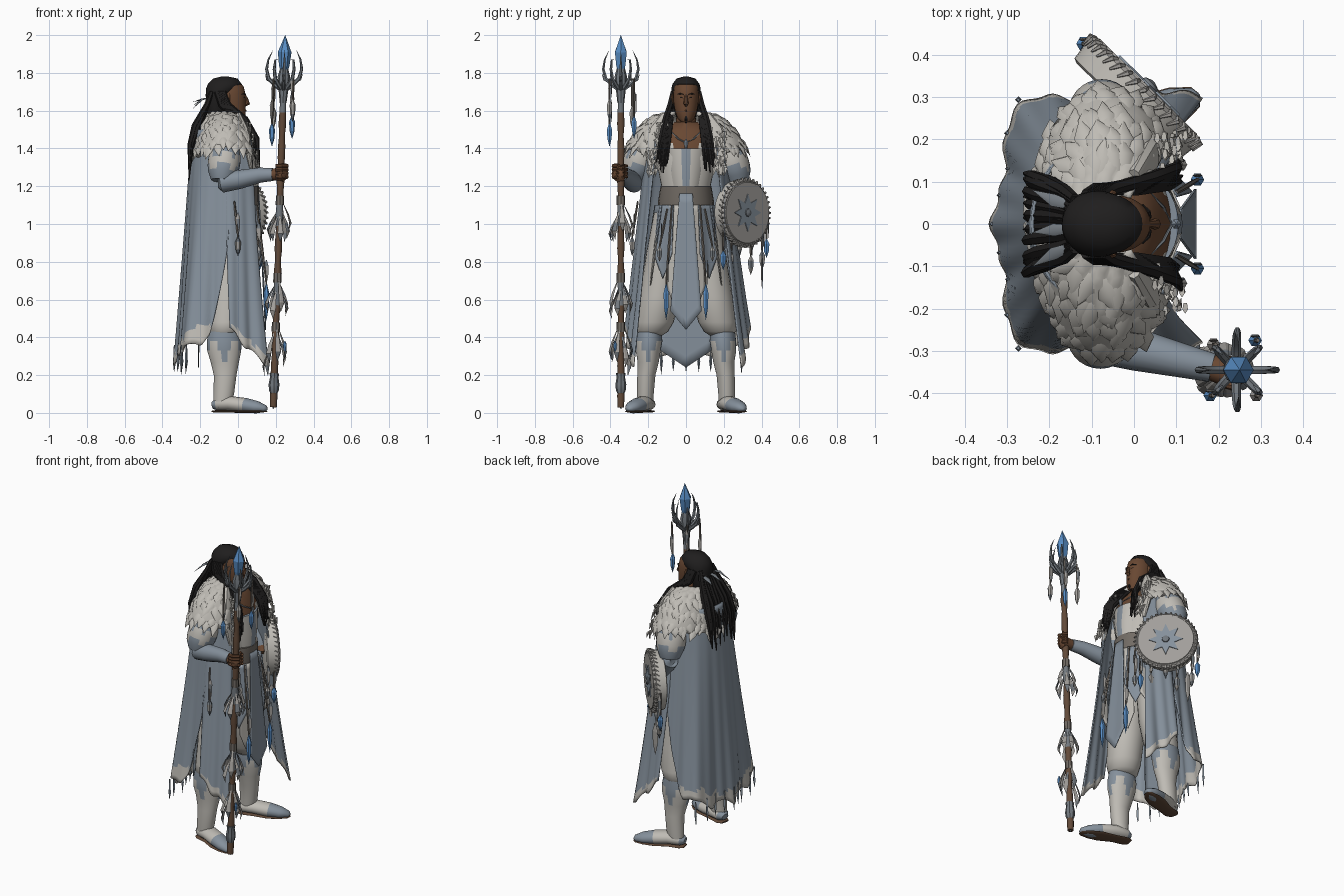
import bpy, bmesh, math, random
from mathutils import Vector as V

if "Cube" in bpy.data.objects:
    bpy.data.objects.remove(bpy.data.objects["Cube"])
random.seed(4)
R = random.uniform
sin, cos, pi, rad = math.sin, math.cos, math.pi, math.radians

def mat(name, r, g, b):
    m = bpy.data.materials.new(name)
    m.diffuse_color = (r, g, b, 1)
    m.use_nodes = True
    m.node_tree.nodes["Principled BSDF"].inputs["Base Color"].default_value = m.diffuse_color
    return m
SLATE = mat("slate_cloth", .235, .28, .33)
FUR = mat("pale_fur", .52, .50, .46)
SKIN = mat("brown_skin", .14, .064, .032)
HAIR = mat("black_hair", .014, .013, .013)
BLUE = mat("blue_crystal", .10, .27, .56)
WOOD = mat("staff_wood", .12, .067, .04)
HORN = mat("grey_horn", .17, .19, .21)
LEATHER = mat("taupe_leather", .17, .15, .13)
DRUM = mat("drum_skin", .36, .345, .325)

def finish(name, geo, mats, smooth=40, rule=None, thick=0):
    """Make an object from (verts, faces)."""
    me = bpy.data.meshes.new(name)
    me.from_pydata([tuple(v) for v in geo[0]], [], geo[1])
    bm = bmesh.new(); bm.from_mesh(me)
    bmesh.ops.recalc_face_normals(bm, faces=bm.faces)
    bm.to_mesh(me); bm.free()
    for m in (mats if isinstance(mats, list) else [mats]):
        me.materials.append(m)
    o = bpy.data.objects.new(name, me)
    bpy.context.collection.objects.link(o)
    if rule:
        for p in me.polygons:
            p.material_index = int(rule(p.center))
    if thick:
        s = o.modifiers.new("thickness", 'SOLIDIFY'); s.thickness = thick; s.offset = 0
    if smooth:
        bpy.ops.object.select_all(action='DESELECT')
        o.select_set(True); bpy.context.view_layer.objects.active = o
        bpy.ops.object.shade_smooth_by_angle(angle=rad(smooth))
    return o

def tube(geo, pts, radii, n=8, flat=1.0, ref=(0, 1, 0)):
    """Sweep an elliptical section along pts; the section is narrowed by flat across ref."""
    vs, fs = geo
    pts = [V(p) for p in pts]
    base = len(vs)
    for i, p in enumerate(pts):
        d = (pts[min(i + 1, len(pts) - 1)] - pts[max(i - 1, 0)]).normalized()
        a = d.cross(V(ref))
        a = a.normalized() if a.length > 1e-3 else d.orthogonal().normalized()
        b = d.cross(a)
        for k in range(n):
            t = 2 * pi * k / n
            vs.append(p + (a * cos(t) + b * sin(t) * flat) * max(radii[i], .0004))
    for i in range(len(pts) - 1):
        for k in range(n):
            q = base + i * n
            fs.append((q + k, q + (k + 1) % n, q + n + (k + 1) % n, q + n + k))
    fs.append(tuple(base + k for k in range(n)))
    fs.append(tuple(base + (len(pts) - 1) * n + k for k in range(n)))
    return geo

def loft(name, rings, mats, n=24, rule=None):
    """Horizontal ellipses: (cx, cy, z, rx, ry)."""
    vs = [V((x + a * cos(2 * pi * k / n), y + b * sin(2 * pi * k / n), z)) for x, y, z, a, b in rings for k in range(n)]
    fs = [(i * n + k, i * n + (k + 1) % n, i * n + n + (k + 1) % n, i * n + n + k) for i in range(len(rings) - 1) for k in range(n)]
    fs += [tuple(range(n)), tuple(range((len(rings) - 1) * n, len(rings) * n))]
    return finish(name, (vs, fs), mats, 50, rule)

def sheet(name, f, nu, nv, mats, rule=None, thick=.008):
    vs = [V(f(i / nu, j / nv)) for j in range(nv + 1) for i in range(nu + 1)]
    w = nu + 1
    fs = [(j * w + i, j * w + i + 1, j * w + w + i + 1, j * w + w + i) for j in range(nv) for i in range(nu)]
    return finish(name, (vs, fs), mats, 50, rule, thick)

def new(): return ([], [])
def drop(p, l, k=.25): return [V(p), V(p) - V((0, 0, l * k)), V(p) - V((0, 0, l * .65)), V(p) - V((0, 0, l))]

# ---------- body and clothes ----------
loft("torso", [(-.05, 0, .92, .11, .15), (-.04, 0, 1.08, .12, .14), (-.03, 0, 1.2, .12, .13), (-.03, 0, 1.35, .13, .16),
     (-.04, 0, 1.43, .12, .18), (-.05, 0, 1.49, .1, .15), (-.05, 0, 1.54, .06, .07)], [FUR, SKIN], 32,
     lambda c: c.z > 1.38 and c.x > 0 and abs(c.y) < (c.z - 1.3) * .8)
loft("vest_panel", [(-.02, 0, 1.17, .125, .09), (-.015, 0, 1.28, .13, .11), (-.01, 0, 1.4, .115, .13)], [FUR, SLATE], 32,
     lambda c: abs(c.y) > .08 or abs(c.y) < .015)
loft("belt", [(-.04, 0, 1.07, .145, .145), (-.04, 0, 1.12, .15, .148), (-.03, 0, 1.2, .14, .135)], LEATHER)
loft("neck", [(-.05, 0, 1.48, .05, .055), (-.045, 0, 1.6, .05, .05)], SKIN)
for s in (-1, 1):
    loft("trouser_leg", [(-.06, s * .09, 1.06, .1, .08), (-.06, s * .11, .85, .11, .1), (-.055, s * .14, .62, .105, .105),
         (-.06, s * .165, .48, .1, .1), (-.07, s * .18, .43, .085, .085), (-.07, s * .185, .41, .06, .06)], FUR)
    loft("boot_shaft", [(-.085, s * .215, .03, .045, .04), (-.075, s * .215, .1, .054, .044), (-.068, s * .21, .2, .06, .048),
         (-.07, s * .2, .27, .075, .056), (-.073, s * .2, .33, .09, .066), (-.073, s * .195, .38, .092, .07), (-.073, s * .195, .43, .082, .065)],
         [FUR, SLATE], 32, lambda c: c.z > .34 - .05 * cos(4 * math.atan2(abs(c.y) - .2, c.x + .07)))
    path = [(-.135, .2), (-.11, .205), (-.04, .225), (.04, .255), (.1, .28), (.145, .3), (.155, .304)]
    finish("boot_foot", tube(new(), [(x, s * y, z) for (x, y), z in zip(path, (.04, .045, .05, .04, .03, .022, .018))],
           [.025, .045, .052, .052, .044, .024, .004], 16, .75, (0, 0, 1)), [FUR, SLATE], 50, lambda c: c.x > .04 or c.x < -.1)
    finish("boot_sole", tube(new(), [(x, s * y, .008) for x, y in path], [.028, .044, .042, .054, .046, .026, .006], 12, .16, (0, 0, 1)), WOOD)

# ---------- cloak: one bell plan shared by back cape and front panels ----------
def bell(phi, z):
    t = (1.5 - z) / 1.2
    f = 1 + t * (.18 * sin(2 * phi) ** 2 + .06 * cos(7.6 * phi) + .02 * cos(23 * phi))
    return (-.055 - (.185 + .075 * t) * f * cos(phi), (.2 + .115 * t) * f * sin(phi), z)
def back(u, v):
    w = 2 * u - 1
    lim = 92 - 24 * max(0, (v - .5) * 2) ** 1.3
    hem = .25 + .05 * abs(sin(w * 7)) + .13 * w * w
    return bell(rad(lim) * w, 1.5 + (hem - 1.5) * v)
sheet("back_cape", back, 64, 44, [SLATE, FUR], lambda c: c.z < .335 + .14 * ((c.y / .33) ** 2) + .02 * sin(c.y * 60))
for s in (-1, 1):
    def front(u, v):
        phi = rad(88 + 8 * max(0, v - .45) + (43 - 2 * v) * u)
        hem = .45 - .2 * u ** .9 + .015 * sin(u * 12)
        x, y, z = bell(phi, 1.45 + (hem - 1.45) * v)
        return (x, s * y * (1 + (.06 * v * v if s > 0 else 0)), z)
    sheet("cloak_front_panel", front, 22, 40, [SLATE, FUR], lambda c: c.z < .46 - .95 * max(0, c.x + .02))
    # fur lapel along the opening
    g = tube(new(), [(.0, s * .1, 1.57), (.035, s * .155, 1.49), (.055, s * .185, 1.39), (.075, s * .18, 1.26)], [.035, .045, .036, .012], 10, .55, (1, 0, 0))
    for i in range(36):
        z = R(1.28, 1.54)
        p = V((.13 - .24 * (z - 1.2) + R(-.01, .015), s * (R(.14, .21) if z < 1.5 else R(.1, .15)), z))
        tube(g, [p, p + V((R(0, .015), -s * R(-.02, .02), -R(.03, .06)))], [.014, 0], 5, .5, (1, 0, 0))
    finish("fur_lapel", g, FUR, 30)
# fringe under the cape hem
g = new()
for i in range(9):
    x, y, _ = bell(rad(-48 + i * 12), .3)
    tube(g, [(x, y, .36), (x, y, .27), (x - .003, y, R(.2, .23))], [.004, .008, 0], 4)
finish("cape_fringe", g, SLATE, 0)

# ---------- fur mantle ----------
def mantle(phi, s):
    return V((-.065 - (.075 + .1 * s) * cos(phi), (.08 + .225 * s) * sin(phi),
              1.585 - .05 * s - .13 * s ** 3 - .06 * s * cos(phi) ** 2))
sheet("fur_mantle", lambda u, v: mantle(rad(136) * (2 * u - 1), v) + V((0, 0, .006 * sin(u * 70 + v * 9) * sin(v * 20))), 60, 14, FUR, None, .024)
g = new()
for s0, m in ((.3, 18), (.52, 26), (.74, 32), (.97, 40)):   # overlapping rows of locks
    for i in range(m):
        phi, s = rad(-136 + 272 * (i + R(.2, .8)) / m), s0 + R(-.07, .03)
        p = mantle(phi, s)
        o = V((-cos(phi), sin(phi), .7)).normalized()
        d = (mantle(phi + R(-.1, .1), s + .1) - p).normalized() + o * .1
        tube(g, [p + o * .002 - d * .02, p + o * .012 + d * .015, p + o * .008 + d * R(.045, .075)], [.018, .024, 0], 6, .4, o)
finish("mantle_locks", g, FUR, 60)

# ---------- arms ----------
for s, el, wr in ((-1, (-.085, -.275, 1.25), (.185, -.34, 1.262)), (1, (-.08, .275, 1.24), (.0, .24, 1.08))):
    sh, el, wr = V((-.055, s * .205, 1.45)), V(el), V(wr)
    pts = [sh, sh.lerp(el, .3), sh.lerp(el, .45), sh.lerp(el, .6), sh.lerp(el, .75), sh.lerp(el, .88), el - V((0, 0, .02))]
    finish("sleeve", tube(new(), pts, [.055, .075, .084, .086, .084, .078, .058], 28), [FUR, SLATE], 50,
           lambda c: c.z > 1.375 + .015 * sin(c.x * 70) or c.z < 1.31 + .02 * sin(c.x * 60))
    finish("forearm", tube(new(), [el + V((-.02, 0, -.03)), el + V((0, 0, -.03)), el.lerp(wr, .35) - V((0, 0, .018)), el.lerp(wr, .75), wr], [.03, .054, .05, .04, .034], 16), SLATE, 50)
    finish("hand", tube(new(), [wr - (wr - el) * .05, wr + (wr - el) * .08, wr + (wr - el) * .2, wr + (wr - el) * .28], [.028, .034, .042, .02], 12), SKIN, 50)
g = new()
for i in range(4):   # fingers round the staff
    z = 1.25 + .019 * i
    tube(g, [(.2, -.375, z), (.23, -.382, z), (.258, -.36, z), (.258, -.33, z), (.235, -.312, z)], [.01, .012, .012, .011, .008], 8)
finish("fingers", g, SKIN)

# ---------- head ----------
loft("head", [(.0, 0, 1.54, .03, .025), (-.012, 0, 1.56, .05, .045), (-.025, 0, 1.6, .066, .058), (-.035, 0, 1.64, .075, .065),
     (-.04, 0, 1.69, .079, .067), (-.045, 0, 1.73, .074, .062), (-.055, 0, 1.765, .05, .045)], SKIN, 32)
loft("hair_cap", [(-.11, 0, 1.56, .045, .05), (-.115, 0, 1.62, .053, .066), (-.105, 0, 1.68, .066, .076), (-.084, 0, 1.715, .086, .078),
     (-.07, 0, 1.74, .09, .072), (-.067, 0, 1.77, .065, .05), (-.07, 0, 1.78, .02, .015)], HAIR, 32)
finish("nose", tube(new(), [(.03, 0, 1.69), (.044, 0, 1.66), (.05, 0, 1.638), (.036, 0, 1.627)], [.007, .01, .014, .007], 8), SKIN)
finish("mouth", tube(new(), [(.028, -.02, 1.598), (.04, 0, 1.6), (.028, .02, 1.598)], [.003, .006, .003], 6), SKIN)
g, ears = new(), new()
tube(g, [(.035, 0, 1.575), (.03, 0, 1.56), (.022, 0, 1.535)], [.004, .012, .004], 8)
for s in (-1, 1):
    tube(g, [(.04, s * .014, 1.686), (.036, s * .03, 1.69), (.02, s * .046, 1.686)], [.002, .004, .002], 6)
    tube(g, [(.035, s * .019, 1.668), (.033, s * .026, 1.669), (.027, s * .033, 1.668)], [.001, .003, .001], 6)
    tube(ears, [(-.052, s * .07, 1.69), (-.055, s * .074, 1.67), (-.048, s * .068, 1.635)], [.008, .014, .006], 8, .5, (0, 1, 0))
finish("brows_eyes_beard", g, HAIR)
finish("ears", ears, SKIN)
g = new()
for s in (-1, 1):
    for i in range(9):   # locks over the chest
        a = (i - 4) * .005
        tube(g, [(-.095 + a, s * .07, 1.7), (-.07 + a, s * .084, 1.63), (.02 + a, s * (.095 + a * .7), 1.555),
                 (.09 + a / 2, s * (.112 + a), 1.45), (.108 + R(-.01, .005), s * (.128 + a * 1.4), R(1.27, 1.33))], [.012, .015, .016, .015, .004], 6)
    for i in range(9):  # locks down the back
        y, k = s * R(.0, .11), R(-.02, .015)
        tube(g, [(-.14, y * .6, 1.7), (-.165, y * .8, 1.63), (-.21 + k, y, 1.52), (-.245 + k / 2, y * 1.15, 1.42), (-.26, y * 1.2, R(1.22, 1.36))],
             [.012, .015, .016, .013, .003], 6)
finish("hair_locks", g, HAIR)
g = new()
for y in (-.05, -.01, .04):
    tube(g, [(-.14, y, 1.67), (-.19, y * 1.4, 1.66), (-.24, y * 2, 1.63 + y * .4)], [.008, .015, 0], 6, .3, (0, 0, 1))
finish("hair_feathers", g, HORN)
# necklace
finish("necklace_cord", tube(new(), [(.02, -.09, 1.5), (.07, -.04, 1.45), (.09, 0, 1.43), (.07, .04, 1.45), (.02, .09, 1.5)], [.004] * 5, 6), HORN)
finish("necklace_crystal", tube(new(), drop((.1, 0, 1.45), .06), [.002, .012, .01, 0], 6), SLATE, 0)

# ---------- waist panels and tassels ----------
def panel(name, ang, w0, w1, z0, z1, tip, out, mats, rule=None):
    def f(u, v):
        h = u - .5
        z = z0 + (z1 - z0) * v - tip * v * (1 - 2 * abs(h))
        r = .15 + out * v
        off = h * (w0 + (w1 - w0) * v)
        return (-.04 + r * cos(ang) - off * sin(ang), r * sin(ang) + off * cos(ang), z)
    sheet(name, f, 8, 14, mats, rule, .006)
panel("tabard", 0, .07, .165, 1.16, .54, .1, .035, SLATE)
panel("back_tail", pi, .26, .3, 1.1, .34, .1, .02, SLATE)
for s in (-1, 1):
    panel("front_skirt_strip", s * .75, .1, .13, 1.1, .84, .13, .03, SLATE)
    panel("hip_skirt_strip", s * 1.35, .16, .2, 1.1, .76, .12, .05, [FUR, SLATE], lambda c: c.z > .92 + .04 * sin(c.x * 50))
    panel("inner_skirt_strip", s * .42, .06, .08, 1.1, .66, .1, .0, FUR)
cords, gems, plumes = new(), new(), new()
def tassel(top, mid, gem=.11, geo=None, r=.016):
    """Cord from top to mid, then a crystal and a feather."""
    tube(cords, [top, V(top).lerp(V(mid), .5), mid], [.005, .007, .005], 5)
    tube(geo or gems, drop(mid, gem), [.004, r, r * .8, 0], 6)
    tube(plumes, drop(V(mid) + V((.0, .01, .13)), .13), [.002, .012, .01, 0], 6, .35)
for s in (-1, 1):
    tassel((.1, s * .075, 1.1), (.15, s * .105, .68), .19)
    tassel((.08, s * .1, 1.08), (.11, s * .14, .88), .08, plumes)
    tassel((-.02, s * .255, 1.12), (.0, s * .285, .93), .1, plumes)

# ---------- staff ----------
def sp(z, dx=0, dy=0): return V((.186 + .032 * z + dx, -.345 + dy, z))
finish("staff_shaft", tube(new(), [sp(.03 + i * .06) for i in range(29)], [.018 + .003 * sin(i * 2.3) for i in range(29)], 10), [WOOD, HORN], 40,
       lambda c: c.z > 1.6 or .58 < c.z < .68 or .98 < c.z < 1.1)
finish("staff_foot", tube(new(), [sp(.02), sp(.1), sp(.12), sp(.15), sp(.19), sp(.21)], [.002, .017, .026, .029, .022, .026], 8), HORN, 30)
finish("staff_crystal", tube(new(), [sp(1.78), sp(1.84), sp(1.91), sp(2.0)], [.012, .028, .036, 0], 6), BLUE, 0)
finish("staff_collar", tube(new(), [sp(1.64), sp(1.72), sp(1.78), sp(1.83)], [.018, .027, .033, .02], 8), HORN, 30)
g = new()
for i in range(8):
    a = i * pi / 4
    k = 1 if i % 2 == 0 else .8
    P = lambda r, z: sp(z, k * r * cos(a), k * r * sin(a))
    tube(g, [P(.01, 1.71), P(.045, 1.735), P(.08, 1.77), P(.093, 1.82), P(.085, 1.87), P(.062, 1.92 if k == 1 else 1.87)], [.012, .011, .01, .008, .005, 0], 6)
    tube(g, [P(.06, 1.752), P(.088, 1.765), P(.1, 1.795)], [.008, .006, 0], 5)
finish("staff_antlers", g, HORN)
for dx, dy, z, geo in ((-.055, -.06, 1.53, gems), (.05, .07, 1.57, gems), (.05, -.06, 1.66, plumes), (-.05, .06, 1.62, plumes)):
    tassel(sp(1.77, dx, dy), sp(z, dx, dy), .12, geo)
for z, m in ((1.13, 8), (.72, 8), (.46, 7)):
    for i in range(m):
        a = i * 2 * pi / m + z * 5
        dx, dy, l = cos(a), sin(a), R(.13, .19)
        zz = z - R(0, .1)
        tube(plumes, [sp(zz, .016 * dx, .016 * dy), sp(zz - l * .4, .045 * dx, .045 * dy), sp(zz - l * .7, .06 * dx, .06 * dy), sp(zz - l, .05 * dx, .05 * dy)],
             [.003, .012, .016, 0], 6, .35, (dx, dy, 0))
    tube(cords, [sp(z - .03), sp(z + .02)], [.022, .022], 8)
tube(gems, drop(sp(.38, .05, -.03), .07), [.003, .01, .008, 0], 6)

# ---------- drum ----------
C, N, E = V((.01, .3, 1.06)), V((.7, .714, 0)), V((.714, -.7, 0))
Z = V((0, 0, 1))
def dp(r, a, h): return C + E * r * cos(a) + Z * r * sin(a) + N * h
finish("drum_body", tube(new(), [C - N * .045, C - N * .04, C + N * .02, C + N * .03], [.16, .172, .18, .17], 40), [DRUM, FUR], 40,
       lambda c: (c - C).dot(N) < .024)
finish("drum_head", tube(new(), [C + N * .028, C + N * .035], [.165, .161], 40), DRUM)
star = [dp(.055 if i % 2 else .1, i * pi / 8, .038) for i in range(16)] + [C + N * .038]
finish("drum_star", (star, [(i, (i + 1) % 16, 16) for i in range(16)]), SLATE, 0, None, .005)
finish("drum_boss", tube(new(), [C + N * .036, C + N * .046, C + N * .052], [.024, .02, .004], 12), HORN)
g = new()
for i in range(40):
    a = i * pi / 20
    tube(g, [dp(.168, a, .03), dp(.182, a, .024), dp(.181, a + .08, -.0)], [.005, .007, .003], 5)
finish("drum_lacing", g, DRUM)
for a, l, geo in ((180, .14, gems), (215, .1, plumes), (250, .06, plumes), (300, .05, plumes), (325, .1, gems)):
    p = dp(.18, rad(a), 0)
    tassel(p, p - Z * l, .1, geo, .018)
tube(plumes, drop(dp(.17, rad(222), .02) - Z * .1, .2), [.003, .02, .017, 0], 6, .35)

finish("hanging_cords", cords, LEATHER)
finish("crystal_beads", gems, BLUE, 0)
finish("hanging_feathers", plumes, [DRUM, HORN], 0, lambda c: sin(c.z * 90) > .5)
